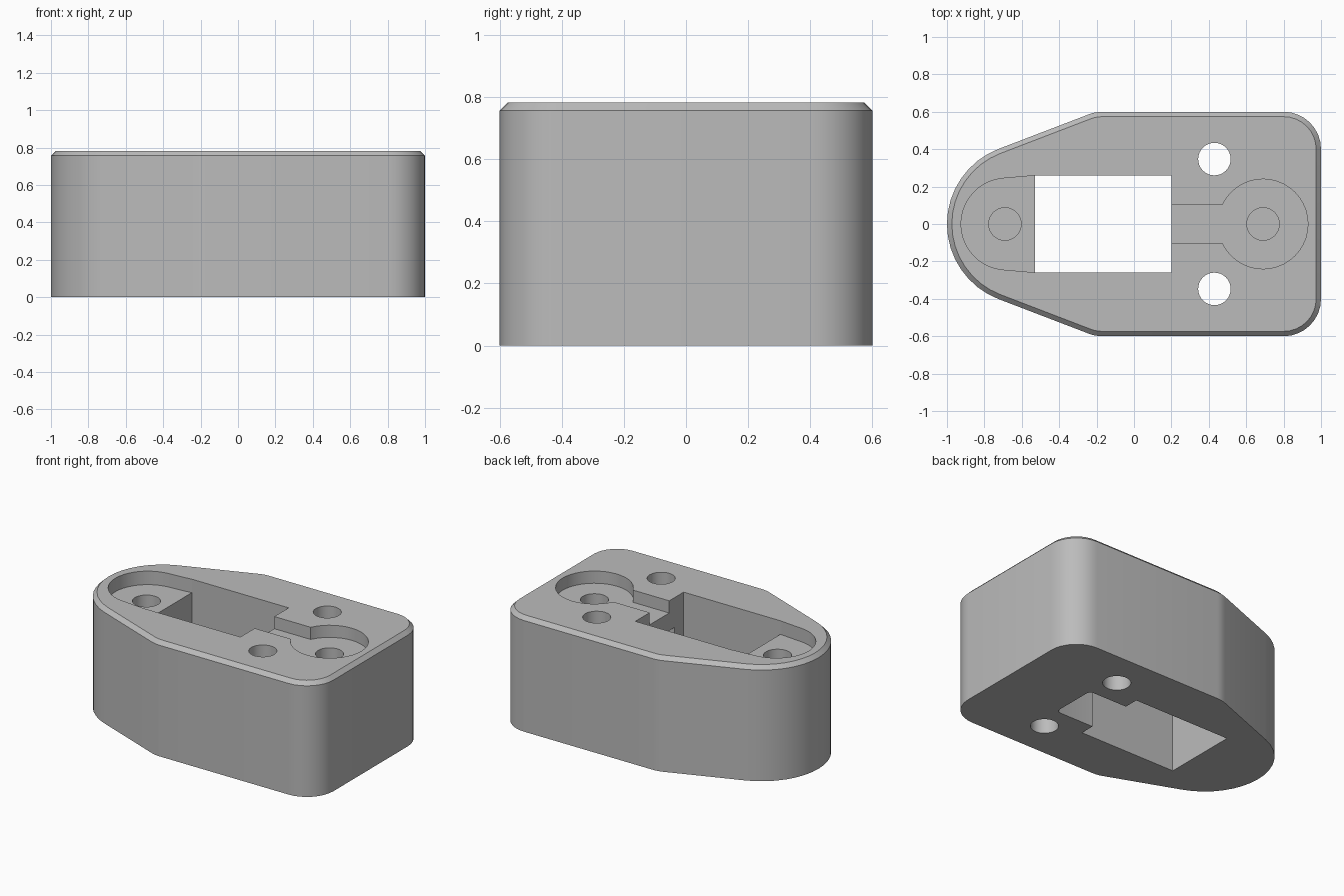
import bpy
import bmesh
from math import cos, sin, radians

cube = bpy.data.objects.get("Cube")
if cube:
    bpy.data.objects.remove(cube, do_unlink=True)

HEIGHT = 0.783
CHAMFER = 0.026
ABOVE = HEIGHT + 0.1

gray = bpy.data.materials.new("plain gray")
gray.use_nodes = True
gray.diffuse_color = (0.5, 0.5, 0.5, 1)
gray.node_tree.nodes["Principled BSDF"].inputs["Base Color"].default_value = gray.diffuse_color


def arc(cx, cy, r, start, end, steps):
    angles = [radians(start + (end - start) * i / steps) for i in range(steps + 1)]
    return [(cx + r * cos(a), cy + r * sin(a)) for a in angles]


def circle(cx, cy, r, steps=32):
    return arc(cx, cy, r, 0, 360, steps)[:-1]


def box(x0, x1, half_width):
    return [(x0, -half_width), (x1, -half_width), (x1, half_width), (x0, half_width)]


def loft(name, layers):
    """Solid through matching outlines, given as (outline, z) from the bottom up."""
    bm = bmesh.new()
    rings = [[bm.verts.new((x, y, z)) for x, y in pts] for pts, z in layers]
    bm.faces.new(rings[0][::-1])
    bm.faces.new(rings[-1])
    n = len(rings[0])
    for low, high in zip(rings, rings[1:]):
        for i in range(n):
            j = (i + 1) % n
            bm.faces.new((low[i], low[j], high[j], high[i]))
    mesh = bpy.data.meshes.new(name)
    bm.to_mesh(mesh)
    bm.free()
    mesh.materials.append(gray)
    obj = bpy.data.objects.new(name, mesh)
    bpy.context.collection.objects.link(obj)
    return obj


def body_outline(inset):
    # Square end corners, shoulders and round nose, joined by tangent lines
    half = arc(0.8, 0.4, 0.2 - inset, 0, 90, 8)
    half += arc(-0.169, 0.4, 0.2 - inset, 90, 111, 3)
    half += arc(-0.57, 0, 0.43 - inset, 111, 180, 8)
    return half + [(x, -y) for x, y in half[-2::-1]]


# Housing with chamfered top rim
housing = loft("housing", [
    (body_outline(0), 0),
    (body_outline(0), HEIGHT - CHAMFER),
    (body_outline(CHAMFER), HEIGHT),
])

# Nose recess outline flares slightly toward the shaft
nose_recess = ([(-0.45, -0.25), (-0.45, 0.25), (-0.53, 0.259)]
               + arc(-0.68, 0, 0.245, 96, 264, 20) + [(-0.53, -0.259)])
wire_notch = ([(0.1, -0.16)] + arc(0.46, -0.13, 0.03, -90, 0, 4)
              + arc(0.46, 0.13, 0.03, 0, 90, 4) + [(0.1, 0.16)])

# Cuts: name, outline, bottom, top
cuts = [
    ("shaft", box(-0.53, 0.2, 0.26), -0.1, ABOVE),
    ("nose_recess", nose_recess, HEIGHT - 0.092, ABOVE),
    ("round_recess", circle(0.69, 0, 0.24, 40), HEIGHT - 0.083, ABOVE),
    ("channel", box(0.1, 0.6, 0.105), HEIGHT - 0.083, ABOVE),
    ("wire_notch", wire_notch, -0.1, 0.58),
    ("nose_screw_hole", circle(-0.69, 0, 0.087), 0.2, ABOVE),
    ("rear_screw_hole", circle(0.69, 0, 0.087), 0.2, ABOVE),
    ("left_bolt_hole", circle(0.43, 0.347, 0.087), -0.1, ABOVE),
    ("right_bolt_hole", circle(0.43, -0.347, 0.087), -0.1, ABOVE),
]

bpy.ops.object.select_all(action="DESELECT")
bpy.context.view_layer.objects.active = housing
housing.select_set(True)

for name, outline, bottom, top in cuts:
    cutter = loft(name + "_cutter", [(outline, bottom), (outline, top)])
    cutter.hide_render = True
    mod = housing.modifiers.new(name, "BOOLEAN")
    mod.operation = "DIFFERENCE"
    mod.solver = "EXACT"
    mod.object = cutter
    bpy.ops.object.modifier_apply(modifier=mod.name)
    bpy.data.objects.remove(cutter, do_unlink=True)

bpy.ops.object.shade_smooth_by_angle(angle=radians(30))
